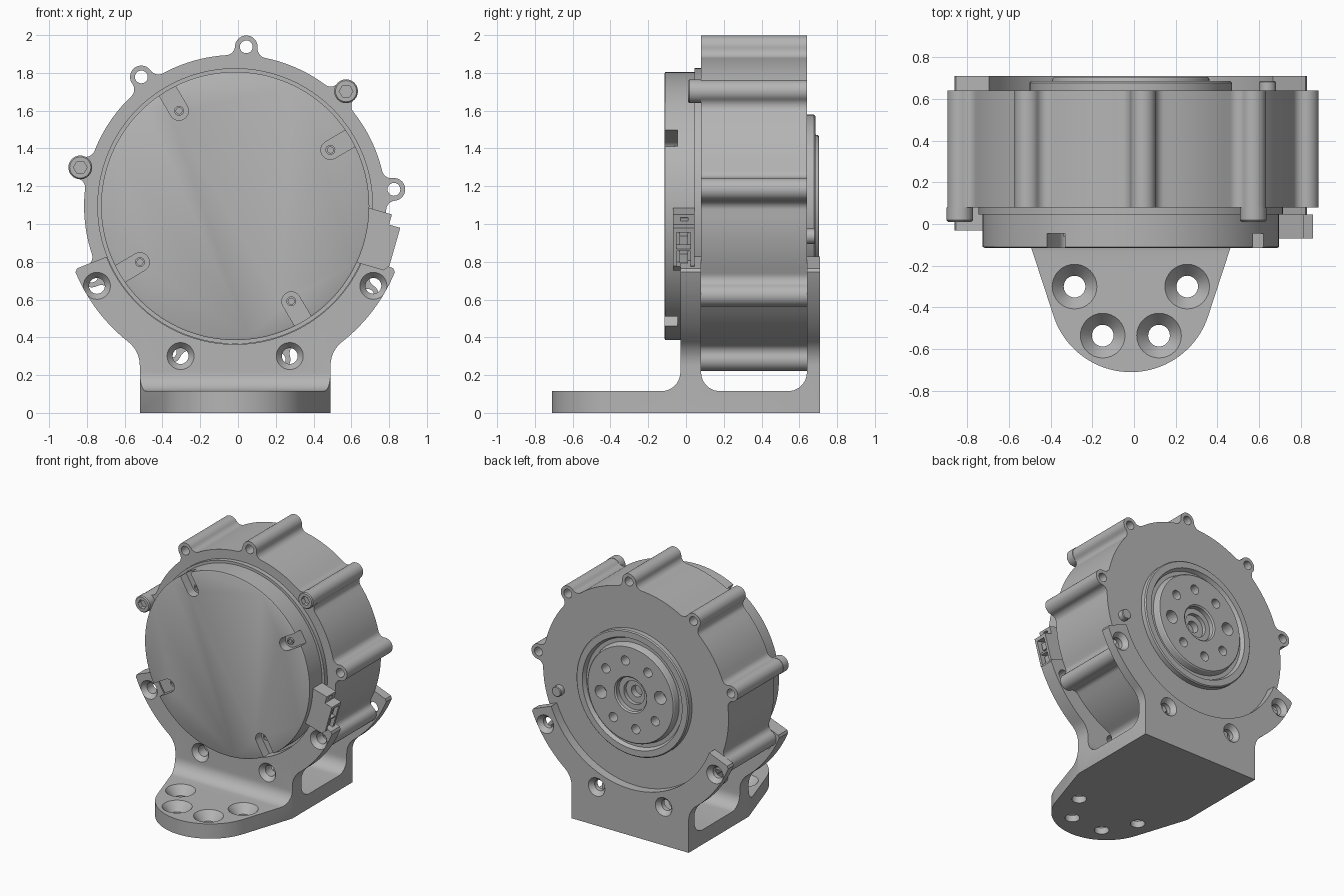
import bpy, bmesh
from math import cos, sin, radians as rad, acos, atan2, degrees as deg, sqrt, pi

cube = bpy.data.objects.get("Cube")
if cube:
    bpy.data.objects.remove(cube, do_unlink=True)

CX, CZ = -0.015, 1.095          # motor axis
LOBE_D, LOBE_R, BODY_R = 0.845, 0.06, 0.8
LOBE_ANGLES = [6 + 40 * i for i in range(9)]

grey = bpy.data.materials.new("machined grey")
grey.diffuse_color = (0.46, 0.46, 0.46, 1)
grey.use_nodes = True
grey.node_tree.nodes["Principled BSDF"].inputs["Base Color"].default_value = (0.46, 0.46, 0.46, 1)


def place(axis, u, v, d):
    return {"x": (d, u, v), "y": (u, d, v), "z": (u, v, d)}[axis]


def loft(name, rings):
    """Skin a list of equal closed rings and cap both ends."""
    bm = bmesh.new()
    loops = [[bm.verts.new(p) for p in ring] for ring in rings]
    n = len(loops[0])
    for a, b in zip(loops, loops[1:]):
        for i in range(n):
            bm.faces.new((a[i], a[(i + 1) % n], b[(i + 1) % n], b[i]))
    bm.faces.new(loops[0])
    bm.faces.new(loops[-1])
    bmesh.ops.recalc_face_normals(bm, faces=bm.faces)
    mesh = bpy.data.meshes.new(name)
    bm.to_mesh(mesh)
    bm.free()
    mesh.materials.append(grey)
    ob = bpy.data.objects.new(name, mesh)
    bpy.context.collection.objects.link(ob)
    return ob


def prism(name, pts, axis, d0, d1):
    return loft(name, [[place(axis, u, v, d) for u, v in pts] for d in (d0, d1)])


def lathe(name, profile, centre=(CX, CZ), axis="y", n=32):
    """Turn (radius, depth) pairs about an axis."""
    cu, cv = centre
    return loft(name, [[place(axis, cu + r * cos(2 * pi * i / n), cv + r * sin(2 * pi * i / n), d)
                        for i in range(n)] for r, d in profile])


def boolean(ob, tool, op="DIFFERENCE"):
    mod = ob.modifiers.new("cut", "BOOLEAN")
    mod.operation, mod.object, mod.solver = op, tool, "EXACT"
    mesh = bpy.data.meshes.new_from_object(ob.evaluated_get(bpy.context.evaluated_depsgraph_get()))
    ob.modifiers.clear()
    ob.data = mesh
    bpy.data.objects.remove(tool, do_unlink=True)


def arc(cu, cv, r, a0, a1, n):
    return [(cu + r * cos(rad(a0 + (a1 - a0) * i / n)), cv + r * sin(rad(a0 + (a1 - a0) * i / n)))
            for i in range(n + 1)]


def turn(pts, angle):
    """Rotate points about the motor axis and move them onto it."""
    c, s = cos(rad(angle)), sin(rad(angle))
    return [(CX + u * c - v * s, CZ + u * s + v * c) for u, v in pts]


def polar(r, angle):
    return turn([(r, 0)], angle)[0]


# Motor body: round housing with nine filleted screw lobes
F = 0.05
a = acos((LOBE_D ** 2 + (BODY_R + F) ** 2 - (LOBE_R + F) ** 2) / (2 * LOBE_D * (BODY_R + F)))
fu, fv = (BODY_R + F) * cos(a), (BODY_R + F) * sin(a)
phi = deg(atan2(fv, fu - LOBE_D))
half = arc(LOBE_D, 0, LOBE_R, 0, phi, 10) + arc(fu, fv, F, phi + 180, deg(a) + 180, 8)[1:]
lobe = [(u, -v) for u, v in reversed(half[1:])] + half
lobe += arc(0, 0, BODY_R, deg(a), 40 - deg(a), 10)[1:-1]
outline = [p for ang in LOBE_ANGLES for p in turn(lobe, ang)]
body = prism("motor_body", outline, "y", 0.08, 0.64)
for ang in LOBE_ANGLES:
    boolean(body, lathe("cutter", [(0.034, 0), (0.034, 0.8)], polar(LOBE_D, ang), n=20))
boolean(body, lathe("cutter", [(0.46, 0.57), (0.46, 0.8)], n=64))

# Front cap with a lip and four open slots
cap = lathe("front_cap", [(0.7, -0.115), (0.71, -0.11), (0.71, 0.045), (0.73, 0.045), (0.73, 0.085)], n=128)
for k in range(4):
    ang = 30.5 + 90 * k
    slot = [(0.8, 0.05)] + arc(0.585, 0, 0.05, 90, 270, 12) + [(0.8, -0.05)]
    boolean(cap, prism("cutter", turn(slot, ang), "y", -0.2, -0.045))
    lathe("slot_screw", [(0.026, -0.04), (0.026, -0.06), (0.016, -0.06), (0.016, -0.047)],
          polar(0.585, ang), n=20)

# Output flange: stepped rings, groove and centre bore
flange = lathe("output_flange", [
    (0.47, 0.56), (0.47, 0.635), (0.485, 0.635), (0.485, 0.677), (0.477, 0.685), (0.43, 0.685),
    (0.415, 0.655), (0.385, 0.655), (0.375, 0.698), (0.368, 0.705), (0.14, 0.705), (0.13, 0.695),
    (0.13, 0.66), (0.09, 0.66), (0.09, 0.63), (0.045, 0.63), (0.045, 0.58)], n=96)
for k in range(8):
    r = 0.05 if k % 4 == 0 else 0.036
    boolean(flange, lathe("cutter", [(r, 0.6), (r, 0.8)], polar(0.26, -10 + 45 * k), n=20))
lathe("locating_peg", [(0.04, 0.6), (0.04, 0.68), (0.035, 0.685)], (0.64, 0.935), n=24)

# Socket screws in two of the lobes
for ang in (46, 166):
    at = polar(LOBE_D, ang)
    screw = lathe("socket_screw", [(0.034, 0.3), (0.034, 0.08), (0.063, 0.08), (0.063, 0.018), (0.056, 0.01)], at)
    boolean(screw, lathe("cutter", [(0.036, -0.1), (0.036, 0.045)], at, n=6))

# Bracket: side, front and plan outlines intersected
side = [(-0.9, 0), (0.71, 0), (0.71, 1.1), (0.64, 1.1)]
side += arc(0.54, 0.215, 0.1, 0, -90, 10) + arc(0.18, 0.215, 0.1, 270, 180, 10)
side += [(0.08, 1.1), (-0.03, 1.1)] + arc(-0.13, 0.215, 0.1, 0, -90, 10) + [(-0.9, 0.115)]
bracket = prism("mounting_bracket", side, "x", -1.2, 1.2)

W, R, G = 0.505, 0.915, 0.16
gz = -sqrt((R + G) ** 2 - (W + G) ** 2)
ga = deg(atan2(gz, W + G))
right = [(W, -CZ - 0.1)] + arc(W + G, gz, G, 180, ga + 180, 10)
right += arc(0, 0, R, ga, -22.5, 14)[1:] + arc(0, 0, R - 0.015, -21.5, -21.5, 1)[:1]
right += arc(0, 0, 0.6, -21.5, -21.5, 1)[:1]
front = right + [(-u, v) for u, v in reversed(right)]
boolean(bracket, prism("cutter", turn(front, 0), "y", -1, 1), "INTERSECT")

# Tapered round-nosed foot
nose = arc(CX, -0.32, 0.39, 197, 343, 40)
plan = [(-1.1, 1), (-1.1, -0.03), (CX - W, -0.03)] + nose + [(CX + W, -0.03), (1.1, -0.03), (1.1, 1)]
boolean(bracket, prism("cutter", plan, "z", -0.5, 1.5), "INTERSECT")

# Bracket bore, countersunk plate holes and foot holes
boolean(bracket, lathe("cutter", [(0.732, -1), (0.732, 1)], n=128))
for ang in (-30, -70, -110, -150):
    boolean(bracket, lathe("cutter", [(0.08, -0.04), (0.042, 0.005), (0.042, 0.675), (0.08, 0.72)],
                           polar(LOBE_D, ang), n=28))
for dx, y in ((0.27, -0.3), (0.135, -0.535)):
    for s in (-1, 1):
        boolean(bracket, lathe("cutter", [(0.052, -0.1), (0.052, 0.05), (0.113, 0.122)],
                               (CX + s * dx, y), "z"))

# Cable connector on the left side, with an open pocket and pins
TILT = -16


def box(u0, u1, t0, t1):
    return turn([(u0, t0), (u1, t0), (u1, t1), (u0, t1)], TILT)


steps = [(0.66, -0.11), (0.85, -0.11), (0.872, -0.08), (0.872, 0.13), (0.81, 0.13), (0.81, 0.186), (0.66, 0.186)]
socket = prism("connector_socket", turn(steps, TILT), "y", -0.07, 0.045)
boolean(socket, prism("cutter", box(0.78, 1, -0.085, 0.105), "y", -0.05, 0.025))
boolean(socket, prism("cutter", box(0.75, 1, 0.15, 0.17), "y", -0.03, 0.01))
for t in (-0.045, 0.055):
    prism("connector_pin", box(0.77, 0.85, t - 0.025, t + 0.025), "y", -0.035, 0.01)
prism("connector_divider", box(0.77, 0.865, 0, 0.012), "y", -0.055, 0.03)

# Smooth shading with sharp edges kept
bpy.ops.object.select_all(action="DESELECT")
for ob in bpy.context.collection.objects:
    if ob.type == "MESH" and ob.data.materials and ob.data.materials[0] == grey:
        ob.select_set(True)
        bpy.context.view_layer.objects.active = ob
bpy.ops.object.shade_smooth_by_angle(angle=rad(30))
